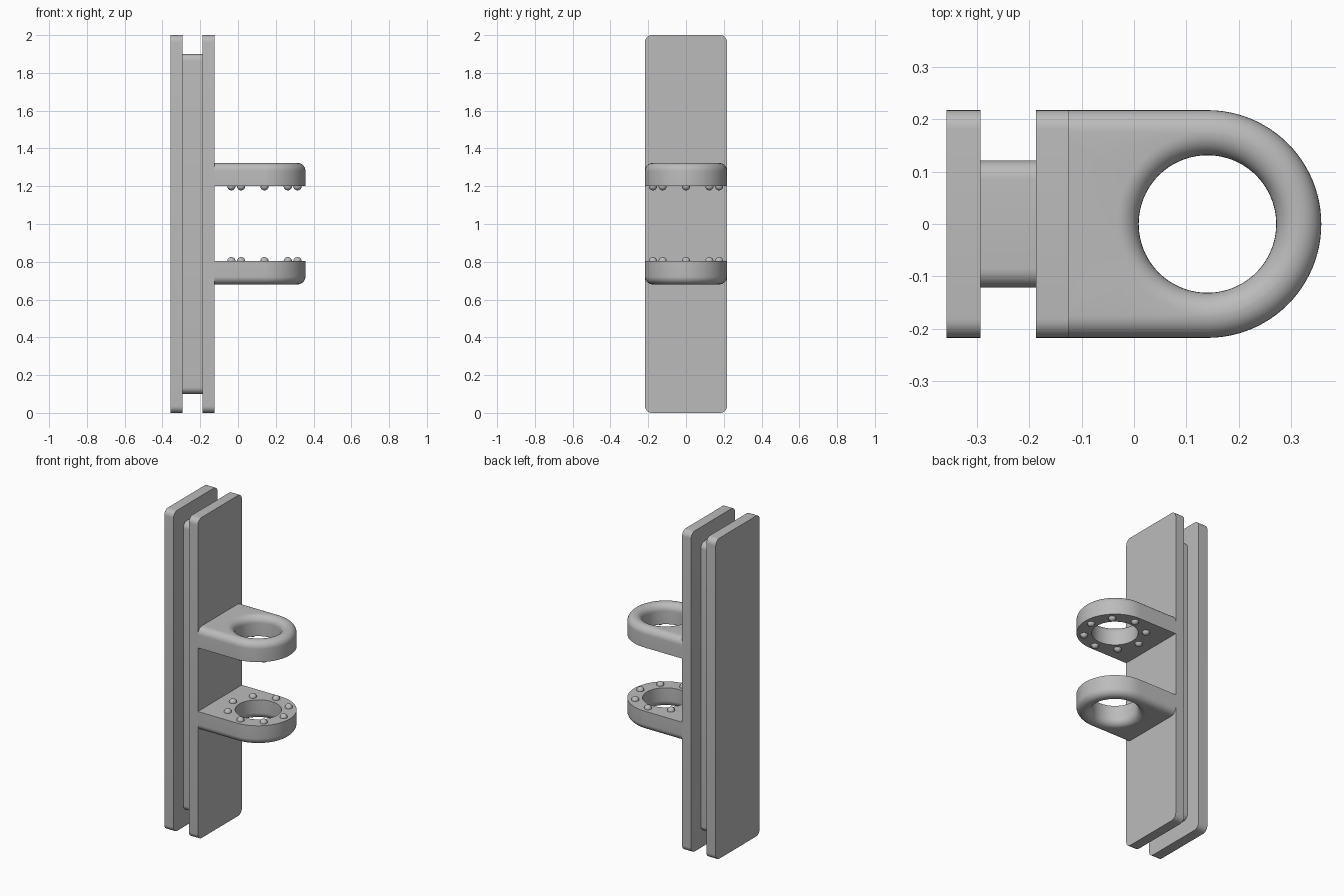
import bpy, bmesh
from math import sin, cos, pi, radians

cube = bpy.data.objects.get("Cube")
if cube:
    bpy.data.objects.remove(cube)

# Single grey material
GREY = (0.5, 0.5, 0.5, 1)
grey = bpy.data.materials.new("plain grey")
grey.use_nodes = True
grey.diffuse_color = GREY
grey.node_tree.nodes["Principled BSDF"].inputs["Base Color"].default_value = GREY


def finish(name, bm):
    bmesh.ops.recalc_face_normals(bm, faces=bm.faces[:])
    mesh = bpy.data.meshes.new(name)
    bm.to_mesh(mesh)
    bm.free()
    mesh.materials.append(grey)
    obj = bpy.data.objects.new(name, mesh)
    bpy.context.collection.objects.link(obj)
    bpy.ops.object.select_all(action='DESELECT')
    obj.select_set(True)
    bpy.context.view_layer.objects.active = obj
    bpy.ops.object.shade_smooth_by_angle(angle=radians(35))
    return obj


def rounded_slab(name, x0, x1, half_y, z0, z1, r, steps=8):
    """Rounded rectangle in the YZ plane, extruded along X."""
    bm = bmesh.new()
    corners = [(half_y - r, z1 - r), (r - half_y, z1 - r),
               (r - half_y, z0 + r), (half_y - r, z0 + r)]
    verts = []
    for q, (cy, cz) in enumerate(corners):
        for i in range(steps + 1):
            a = (q + i / steps) * pi / 2
            verts.append(bm.verts.new((x0, cy + r * cos(a), cz + r * sin(a))))
    face = bm.faces.new(verts)
    ext = bmesh.ops.extrude_face_region(bm, geom=[face], use_keep_orig=True)
    moved = [v for v in ext["geom"] if isinstance(v, bmesh.types.BMVert)]
    bmesh.ops.translate(bm, verts=moved, vec=(x1 - x0, 0, 0))
    return finish(name, bm)


# Two long plates with a narrower spacer between them
rounded_slab("outer_plate", -0.357, -0.293, 0.217, 0, 2, 0.036)
rounded_slab("spacer", -0.293, -0.187, 0.121, 0.1, 1.9, 0.036)
rounded_slab("inner_plate", -0.187, -0.125, 0.217, 0, 2, 0.036)

# Ring bracket dimensions
CX, BACK, R, HOLE, FILLET, THICK = 0.14, -0.125, 0.217, 0.131, 0.042, 0.123
SEG, CORNER = 96, 14
HALF = SEG // 2


def outer_point(i, inset):
    """Outline: half circle, straight side, flat back, straight side."""
    r = R - inset
    if i <= HALF:
        a = -pi / 2 + pi * i / HALF
        return CX + r * cos(a), r * sin(a)
    k = i - HALF
    if k <= CORNER:
        return CX + (BACK - CX) * k / CORNER, r
    if k >= HALF - CORNER:
        return CX + (BACK - CX) * (HALF - k) / CORNER, -r
    return BACK, r * (1 - 2 * (k - CORNER) / (HALF - 2 * CORNER))


def hole_point(i, inset):
    a = -pi / 2 + 2 * pi * i / SEG
    return CX + (HOLE + inset) * cos(a), (HOLE + inset) * sin(a)


def bracket(name, flat_z, side):
    """Flat face at flat_z, rounded edges on the far face (side = +1 up, -1 down)."""
    arc = [(FILLET * (1 - cos(t)), THICK - FILLET * (1 - sin(t)))
           for t in (pi / 2 * n / 8 for n in range(9))]
    section = [(outer_point, 0, 0)] + [(outer_point, d, h) for d, h in arc]
    section += [(hole_point, d, h) for d, h in reversed(arc)] + [(hole_point, 0, 0)]
    bm = bmesh.new()
    loops = [[bm.verts.new((*fn(i, d), flat_z + side * h)) for i in range(SEG)]
             for fn, d, h in section]
    for a, b in zip(loops, loops[1:] + loops[:1]):
        for i in range(SEG):
            j = (i + 1) % SEG
            bm.faces.new((a[i], a[j], b[j], b[i]))
    finish(name, bm)


def studs(name, z):
    """Eight small balls half sunk into the flat face around the hole."""
    bm = bmesh.new()
    for n in range(8):
        made = bmesh.ops.create_uvsphere(bm, u_segments=20, v_segments=12, radius=0.022)
        a = n * pi / 4
        bmesh.ops.translate(bm, verts=made["verts"],
                            vec=(CX + 0.175 * cos(a), 0.175 * sin(a), z))
    finish(name, bm)


for label, z, side in (("upper", 1.2, 1), ("lower", 0.803, -1)):
    bracket(label + "_ring_bracket", z, side)
    studs(label + "_studs", z)
